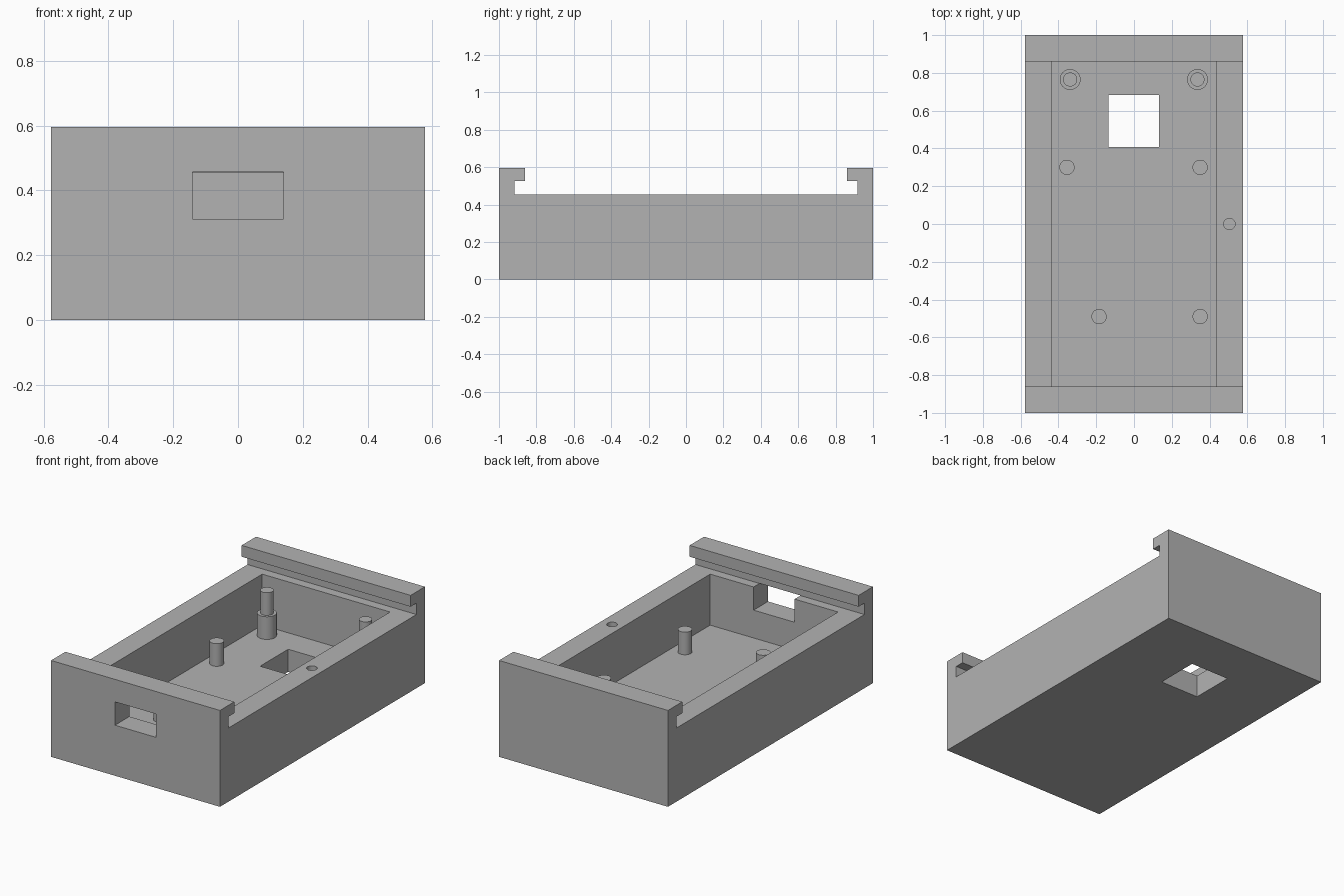
import bpy
import bmesh
from math import radians

cube = bpy.data.objects.get("Cube")
if cube:
    bpy.data.objects.remove(cube, do_unlink=True)

# Single plain grey finish
grey = bpy.data.materials.new("plain_grey")
grey.use_nodes = True
COLOUR = (0.45, 0.45, 0.45, 1)
grey.diffuse_color = COLOUR
grey.node_tree.nodes["Principled BSDF"].inputs["Base Color"].default_value = COLOUR

# Main dimensions
HALF_X, HALF_Y, HEIGHT = 0.577, 1.0, 0.595
WALL = 0.14
RIM, LIP = HEIGHT - WALL, 0.525
SLOT_Y = 0.917
IN_X, IN_Y = HALF_X - WALL, HALF_Y - WALL


def add_object(name, bm):
    bmesh.ops.recalc_face_normals(bm, faces=bm.faces)
    mesh = bpy.data.meshes.new(name)
    bm.to_mesh(mesh)
    bm.free()
    mesh.materials.append(grey)
    obj = bpy.data.objects.new(name, mesh)
    bpy.context.collection.objects.link(obj)
    return obj


def prism(name, profile, x0, x1):
    """Extrude a (y, z) outline along x."""
    bm = bmesh.new()
    face = bm.faces.new([bm.verts.new((x0, y, z)) for y, z in profile])
    ext = bmesh.ops.extrude_face_region(bm, geom=[face])["geom"]
    moved = [v for v in ext if isinstance(v, bmesh.types.BMVert)]
    bmesh.ops.translate(bm, verts=moved, vec=(x1 - x0, 0, 0))
    return add_object(name, bm)


def box(name, x0, x1, y0, y1, z0, z1):
    return prism(name, [(y0, z0), (y1, z0), (y1, z1), (y0, z1)], x0, x1)


def cylinder(name, x, y, z0, z1, radius):
    bm = bmesh.new()
    bmesh.ops.create_cone(bm, cap_ends=True, segments=48, radius1=radius,
                          radius2=radius, depth=z1 - z0)
    bmesh.ops.translate(bm, verts=bm.verts, vec=(x, y, (z0 + z1) / 2))
    return add_object(name, bm)


def select_only(obj):
    bpy.ops.object.select_all(action='DESELECT')
    obj.select_set(True)
    bpy.context.view_layer.objects.active = obj


def cut(target, cutter):
    cutter.hide_render = True
    mod = target.modifiers.new("cut", 'BOOLEAN')
    mod.operation = 'DIFFERENCE'
    mod.solver = 'EXACT'
    mod.object = cutter
    select_only(target)
    bpy.ops.object.modifier_apply(modifier=mod.name)
    bpy.data.objects.remove(cutter, do_unlink=True)


# Case body: side outline with an undercut lid rail at each end
half = [(HALF_Y, 0), (HALF_Y, HEIGHT), (IN_Y, HEIGHT), (IN_Y, LIP),
        (SLOT_Y, LIP), (SLOT_Y, RIM)]
outline = half + [(-y, z) for y, z in reversed(half)]
case = prism("case_body", outline, -HALF_X, HALF_X)

# Inner cavity, floor window, front port and rim screw hole
# (the cavity cutter stops below the rails)
cut(case, box("cavity_cutter", -IN_X, IN_X, -IN_Y, IN_Y, WALL, 0.49))
cut(case, box("window_cutter", -0.135, 0.132, 0.408, 0.682, -0.1, 0.3))
cut(case, box("port_cutter", -0.14, 0.14, -1.1, -0.7, 0.312, RIM + 0.001))
cut(case, cylinder("screw_hole_cutter", 0.505, 0, 0.2, 0.49, 0.03))
parts = [case]

# Short support posts
POST_TOP = 2 * WALL
SINK = WALL - 0.01
for name, x, y in (("right_rear", -0.355, 0.3), ("left_rear", 0.35, 0.3),
                   ("right_front", -0.185, -0.49), ("left_front", 0.35, -0.49)):
    parts.append(cylinder(name + "_post", x, y, SINK, POST_TOP, 0.04))

# Stepped locating posts: wide base with a narrower pin
for side, x in (("right", -0.338), ("left", 0.336)):
    parts.append(cylinder(side + "_pin_base", x, 0.765, SINK, POST_TOP, 0.055))
    parts.append(cylinder(side + "_pin", x, 0.765, POST_TOP - 0.01, 3 * WALL, 0.037))

for part in parts:
    select_only(part)
    bpy.ops.object.shade_smooth_by_angle(angle=radians(30))
